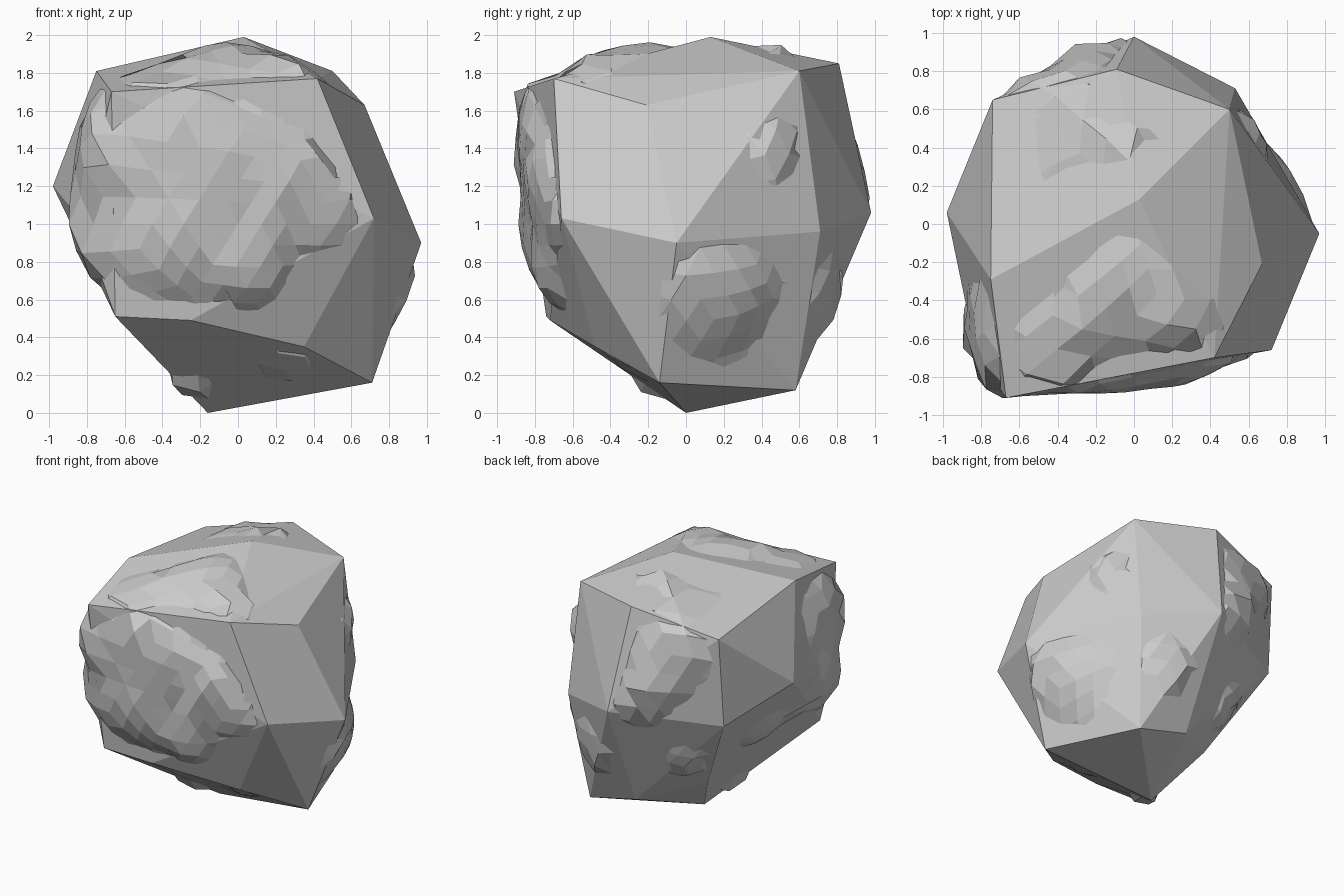
import bpy, bmesh, math
from mathutils import Vector, noise
from mathutils.bvhtree import BVHTree

def add_object(name, bm):
    mesh = bpy.data.meshes.new(name)
    bm.to_mesh(mesh)
    bm.free()
    obj = bpy.data.objects.new(name, mesh)
    bpy.context.collection.objects.link(obj)
    return obj

# corners of the big flat-cut boulder, top to bottom
corners = [
    (0.03, 0.13, 1.99), (-0.09, 0.81, 1.85), (0.50, 0.60, 1.81), (-0.75, -0.29, 1.81),
    (0.42, -0.70, 1.77), (-0.67, -0.91, 1.70), (-0.74, 0.65, 1.70), (0.67, -0.21, 1.63),
    (-0.98, 0.06, 1.20), (0.00, 0.98, 1.06), (0.72, -0.66, 1.03), (-0.83, -0.66, 1.02),
    (-0.75, 0.60, 1.00), (0.53, 0.71, 0.96), (0.97, -0.05, 0.90), (-0.65, -0.74, 0.51),
    (-0.25, -0.72, 0.49), (0.35, -0.48, 0.35), (-0.40, 0.30, 0.35), (0.02, 0.60, 0.22),
    (0.71, -0.14, 0.16), (0.43, 0.58, 0.12), (-0.16, 0.00, 0.00),
]
bm = bmesh.new()
for c in corners:
    bm.verts.new(c)
bmesh.ops.convex_hull(bm, input=bm.verts[:])
bmesh.ops.dissolve_limit(bm, angle_limit=math.radians(9), verts=bm.verts[:], edges=bm.edges[:])
bmesh.ops.recalc_face_normals(bm, faces=bm.faces[:])
hull = BVHTree.FromBMesh(bm)
add_object("boulder_facets", bm)

# broad swellings that break through the facets: x, y, z, height, width
swellings = [
    (-0.15, -0.85, 1.15, 0.14, 0.58), (0.38, -0.72, 1.10, 0.06, 0.30),
    (-0.35, -0.82, 0.85, 0.04, 0.26), (0.08, -0.76, 0.72, 0.06, 0.20),
    (-0.82, -0.62, 1.42, 0.12, 0.32), (-0.82, -0.55, 0.88, 0.12, 0.26),
    (0.85, 0.22, 0.55, 0.12, 0.38), (0.63, 0.48, 1.38, 0.10, 0.20),
    (-0.05, -0.35, 1.86, 0.11, 0.32), (-0.45, -0.60, 1.78, 0.08, 0.24), (0.35, -0.50, 1.77, 0.08, 0.22),
    (-0.35, 0.42, 1.88, 0.08, 0.26), (-0.03, 0.45, 1.92, 0.10, 0.13),
    (-0.40, 0.80, 1.50, 0.11, 0.34), (-0.20, 0.85, 1.12, 0.08, 0.24),
    (0.30, 0.75, 0.60, 0.08, 0.28), (-0.40, 0.55, 0.65, 0.08, 0.24),
    (-0.72, 0.00, 0.72, 0.08, 0.26), (-0.25, -0.18, 0.12, 0.09, 0.16), (0.25, -0.30, 0.22, 0.08, 0.20),
]
centre = Vector((0, 0, 1))
bm = bmesh.new()
bmesh.ops.create_icosphere(bm, subdivisions=4, radius=1)
for v in bm.verts:
    d = v.co.normalized()
    p = hull.ray_cast(centre, d)[0]
    push = -0.05 + 0.035 * noise.noise(p * 3.5)
    for x, y, z, height, width in swellings:
        push += height * math.exp(-((p - Vector((x, y, z))).length / width) ** 4)
    v.co = p + d * min(push, 0.13)
    v.co.z = min(max(v.co.z, 0), 2)
bmesh.ops.dissolve_limit(bm, angle_limit=math.radians(6), verts=bm.verts[:], edges=bm.edges[:])
add_object("boulder_lumps", bm)
